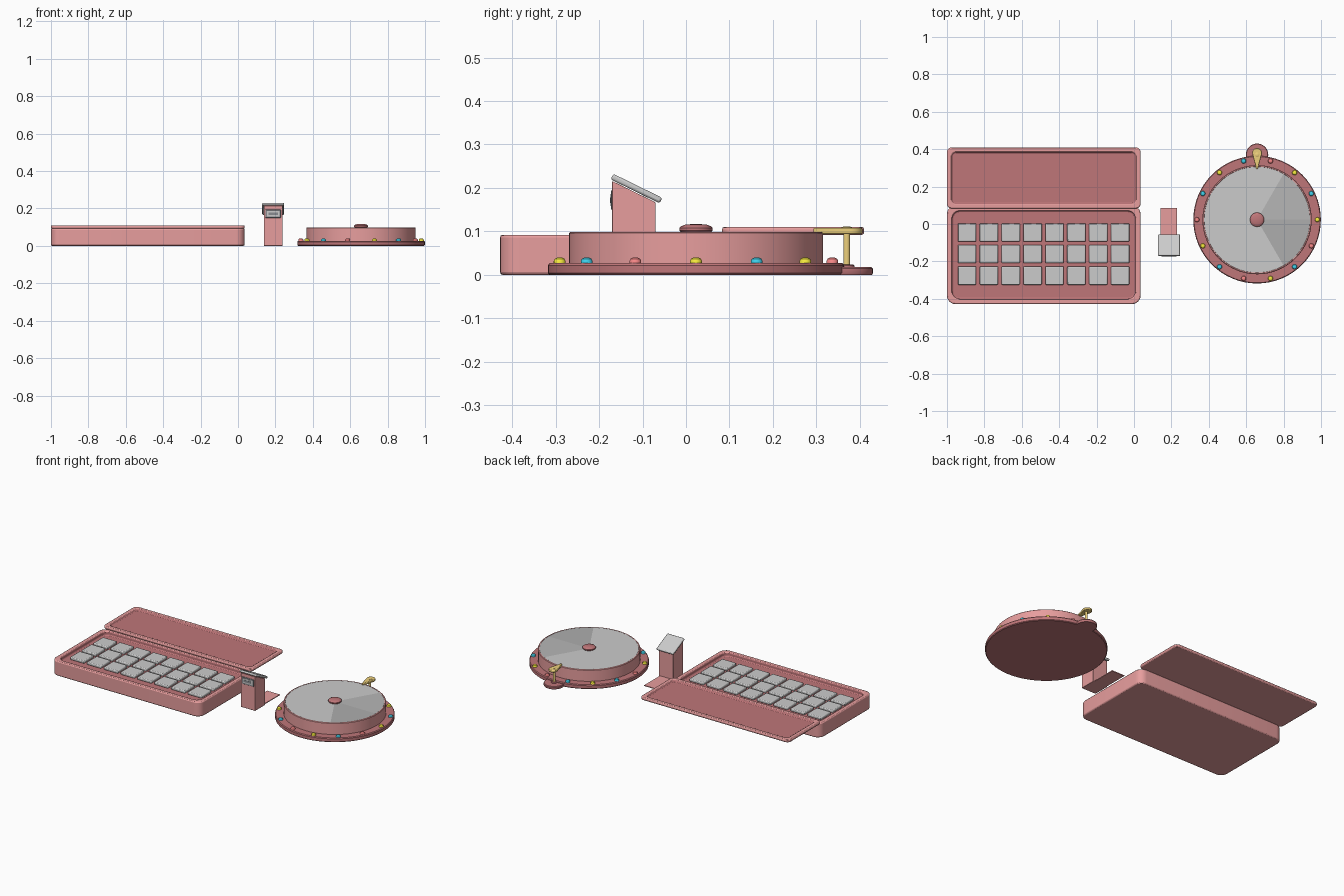
import bpy, bmesh
from math import sin, cos, pi, radians, atan2

if "Cube" in bpy.data.objects:
    bpy.data.objects.remove(bpy.data.objects["Cube"])

def mat(name, *rgb):
    m = bpy.data.materials.new(name)
    m.diffuse_color = (*rgb, 1)
    m.use_nodes = True
    m.node_tree.nodes["Principled BSDF"].inputs["Base Color"].default_value = m.diffuse_color
    return m

RED = mat("red", 0.80, 0.34, 0.34)
DARK = mat("dark_red", 0.52, 0.18, 0.19)
GOLD = mat("gold", 0.85, 0.63, 0.2)
CHARCOAL = mat("charcoal", 0.25, 0.26, 0.28)
BULBS = {"yellow": mat("yellow", 0.95, 0.85, 0.05),
         "cyan": mat("cyan", 0.05, 0.65, 0.85),
         "red": mat("bulb_red", 0.95, 0.25, 0.25)}

def finish(name, bm, mats=(), bevel=0, segs=2, smooth=True):
    bmesh.ops.recalc_face_normals(bm, faces=bm.faces)
    me = bpy.data.meshes.new(name)
    bm.to_mesh(me)
    bm.free()
    ob = bpy.data.objects.new(name, me)
    bpy.context.collection.objects.link(ob)
    for m in mats:
        me.materials.append(m)
    if bevel:
        b = ob.modifiers.new("bevel", "BEVEL")
        b.width, b.segments, b.limit_method = bevel, segs, "ANGLE"
        b.angle_limit = radians(40)
    if smooth:
        bpy.ops.object.select_all(action="DESELECT")
        ob.select_set(True)
        bpy.context.view_layer.objects.active = ob
        bpy.ops.object.shade_smooth_by_angle(angle=radians(35))
    return ob

def box(name, x0, x1, y0, y1, z0, z1, mats=(), bevel=0):
    bm = bmesh.new()
    bmesh.ops.create_cube(bm, size=1)
    for v in bm.verts:
        v.co = (x0 + (v.co.x + .5) * (x1 - x0), y0 + (v.co.y + .5) * (y1 - y0),
                z0 + (v.co.z + .5) * (z1 - z0))
    return finish(name, bm, mats, bevel)

def prism(name, pts, z0, z1, mats, bevel=0):
    bm = bmesh.new()
    f = bm.faces.new([bm.verts.new((x, y, z0)) for x, y in pts])
    r = bmesh.ops.extrude_face_region(bm, geom=[f])
    for v in r["geom"]:
        if isinstance(v, bmesh.types.BMVert):
            v.co.z = z1
    return finish(name, bm, mats, bevel)

def lathe(name, prof, cx, cy, mats=(), n=64):
    bm = bmesh.new()
    vs = [bm.verts.new((r, 0, z)) for r, z in prof]
    es = [bm.edges.new(p) for p in zip(vs, vs[1:])]
    bmesh.ops.spin(bm, geom=vs + es, cent=(0, 0, 0), axis=(0, 0, 1),
                   angle=2 * pi, steps=n, use_duplicate=False)
    bmesh.ops.remove_doubles(bm, verts=bm.verts, dist=1e-5)
    bmesh.ops.translate(bm, verts=bm.verts, vec=(cx, cy, 0))
    return finish(name, bm, mats)

def tray(name, x0, x1, y0, y1, z0, z1, floor, wall, rad):
    """Rounded open tray: light shell, dark recess."""
    bm = bmesh.new()
    pts = []
    for cx, cy, a in ((x1 - rad, y1 - rad, 0), (x0 + rad, y1 - rad, 90),
                      (x0 + rad, y0 + rad, 180), (x1 - rad, y0 + rad, 270)):
        pts += [(cx + rad * cos(radians(a + i * 15)), cy + rad * sin(radians(a + i * 15)))
                for i in range(7)]
    mx, my = (x0 + x1) / 2, (y0 + y1) / 2
    kx, ky = 1 - 2 * wall / (x1 - x0), 1 - 2 * wall / (y1 - y0)
    inner = [(mx + (x - mx) * kx, my + (y - my) * ky) for x, y in pts]
    rings = [[bm.verts.new((x, y, z)) for x, y in p]
             for p, z in ((pts, z0), (pts, z1), (inner, z1), (inner, floor))]
    n = len(pts)
    for k in range(3):
        for i in range(n):
            j = (i + 1) % n
            f = bm.faces.new((rings[k][i], rings[k][j], rings[k + 1][j], rings[k + 1][i]))
            f.material_index = int(k == 2)
    bm.faces.new(rings[0])
    bm.faces.new(rings[3]).material_index = 1
    return finish(name, bm, (RED, DARK), 0.006)

# Letter-free tile case and its open lid
tray("tile_case", -1, 0.035, -0.428, 0.098, 0, 0.092, 0.068, 0.028, 0.045)
tray("case_lid", -1, 0.035, 0.083, 0.41, 0.092, 0.11, 0.099, 0.026, 0.025)
for r in range(3):
    for c in range(8):
        x, y = -0.893 + c * 0.117, -0.045 - r * 0.1155
        box(f"tile_{r}_{c}", x - .049, x + .049, y - .049, y + .049, 0.066, 0.084, (), 0.005)

# Slanted post with screen, front slot and ground tongue
bm = bmesh.new()
side = [(-.17, 0), (-.07, 0), (-.07, .167), (-.17, .216)]
f = bm.faces.new([bm.verts.new((0.138, y, z)) for y, z in side])
r = bmesh.ops.extrude_face_region(bm, geom=[f])
bmesh.ops.translate(bm, verts=[v for v in r["geom"] if isinstance(v, bmesh.types.BMVert)],
                    vec=(0.1, 0, 0))
finish("post", bm, (RED,), 0.002)
screen = box("screen_plate", -.059, .059, -.063, .063, -.007, .007, (), 0.005)
screen.location = (0.188, -0.114, 0.1985)
screen.rotation_euler.x = -atan2(0.049, 0.1)
box("slot_frame", .147, .229, -.173, -.168, .15, .194, (CHARCOAL,), 0.002)
box("slot_panel", .155, .221, -.174, -.168, .158, .186)
box("slot_opening", .162, .214, -.175, -.168, .165, .178, (CHARCOAL,))
box("ground_tongue", .143, .231, -.075, .086, 0, .005, (RED,))

# Wheel: base, drum, six grey sectors, hub
CX, CY = 0.658, 0.023
lathe("wheel_base", [(0, 0), (.337, 0), (.341, .004), (.341, .022), (.337, .027), (0, .027)],
      CX, CY, (DARK,))
lathe("wheel_drum", [(.292, .026), (.292, .096), (.289, .099), (.284, .099), (.282, .095), (0, .095)],
      CX, CY, (RED,))
for s, g in enumerate((.47, .62, .70, .76, .79, .42)):
    arc = [radians(60 * s + 6 * i) for i in range(11)]
    prism(f"wheel_sector_{s}", [(CX, CY)] + [(CX + .283 * cos(a), CY + .283 * sin(a)) for a in arc],
          .094, .0985, (mat(f"grey_{s}", g, g, g),))
lathe("hub", [(.034, .098), (.038, .102), (.038, .108), (.034, .112), (.024, .116), (0, .117)],
      CX, CY, (DARK,), 32)

# Bulbs around the base
order = "yellow cyan yellow red cyan yellow cyan red yellow cyan red yellow cyan red".split()
for i, col in enumerate(order):
    a = 2 * pi * i / 14
    lathe(f"bulb_{i}", [(.0135, .026), (.0135, .032), (.011, .037), (.006, .0395), (0, .04)],
          CX + .322 * cos(a), CY + .322 * sin(a), (BULBS[col],), 16)

# Pointer tab, pole and flapper
PY = 0.37
lathe("pointer_tab", [(0, 0), (.058, 0), (.06, .003), (.06, .014), (.057, .018), (0, .018)],
      CX, PY, (DARK,), 40)
lathe("pole_foot", [(.018, .017), (.018, .021), (.014, .024), (0, .024)], CX, PY, (DARK,), 24)
lathe("pointer_pole", [(.008, .02), (.008, .1), (0, .1)], CX, PY, (GOLD,), 20)
head = [(CX + .026 * cos(radians(a)), .38 + .026 * sin(radians(a))) for a in range(-15, 196, 15)]
prism("pointer", head + [(CX - .005, .298), (CX, .292), (CX + .005, .298)],
      .094, .108, (GOLD,), 0.003)
lathe("pointer_cap", [(.012, .107), (.012, .109), (.008, .111), (0, .111)], CX, PY, (GOLD,), 20)
